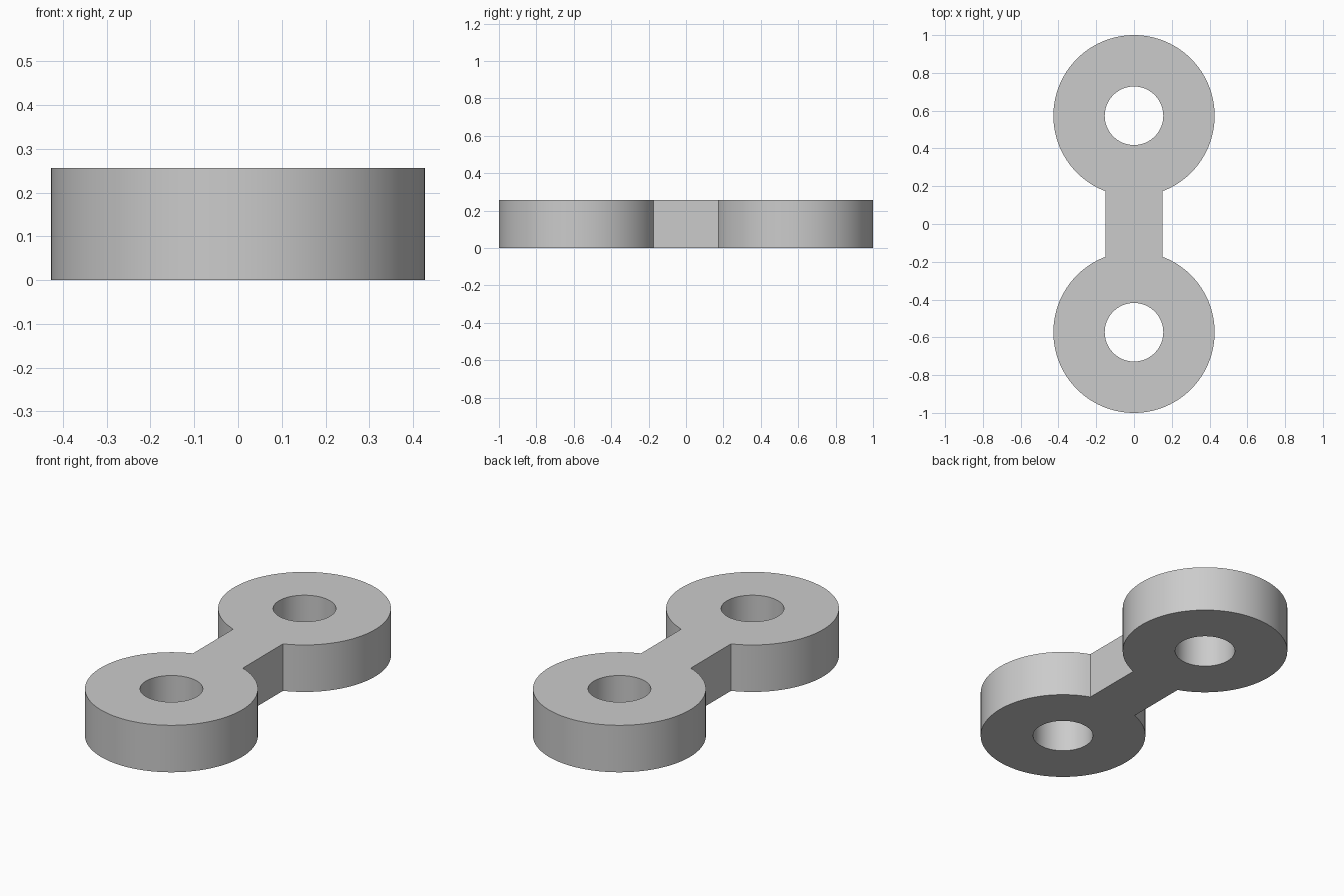
import bpy
import bmesh
from math import asin, cos, sin, pi, radians

default_cube = bpy.data.objects.get("Cube")
if default_cube:
    bpy.data.objects.remove(default_cube, do_unlink=True)

RING_RADIUS = 0.427
HOLE_RADIUS = 0.155
RING_CENTRE = 0.573
BAR_HALF_WIDTH = 0.15
THICKNESS = 0.256
SEGMENTS = 96

grey = bpy.data.materials.new("plain_grey")
grey.use_nodes = True
colour = (0.6, 0.6, 0.6, 1)
grey.diffuse_color = colour
grey.node_tree.nodes["Principled BSDF"].inputs["Base Color"].default_value = colour


def arc(centre_y, radius, start, sweep, count):
    """Points along an arc, starting at the given angle."""
    angles = [start + sweep * i / count for i in range(count + 1)]
    return [(radius * cos(a), centre_y + radius * sin(a), 0) for a in angles]


def closed_loop(bm, points):
    """Join the points into a closed loop of edges."""
    verts = [bm.verts.new(p) for p in points]
    return [bm.edges.new((v, verts[i - 1])) for i, v in enumerate(verts)]


bm = bmesh.new()

# Outline: two round ends, whose gaps are joined by the straight bar
gap = asin(BAR_HALF_WIDTH / RING_RADIUS)
front_end = arc(-RING_CENTRE, RING_RADIUS, pi / 2 + gap, 2 * pi - 2 * gap, SEGMENTS)
back_end = [(-x, -y, z) for x, y, z in front_end]
edges = closed_loop(bm, front_end + back_end)

# Bolt hole in the middle of each end
for side in (-1, 1):
    circle = arc(side * RING_CENTRE, HOLE_RADIUS, 0, 2 * pi, SEGMENTS)
    edges += closed_loop(bm, circle[:-1])

# Fill the profile and extrude it to a solid plate
bmesh.ops.triangle_fill(bm, use_beauty=True, use_dissolve=False, edges=edges)
extruded = bmesh.ops.extrude_face_region(bm, geom=bm.faces[:], use_keep_orig=True)
top = [v for v in extruded["geom"] if isinstance(v, bmesh.types.BMVert)]
bmesh.ops.translate(bm, vec=(0, 0, THICKNESS), verts=top)
bmesh.ops.recalc_face_normals(bm, faces=bm.faces[:])

mesh = bpy.data.meshes.new("double_ring_link")
bm.to_mesh(mesh)
bm.free()
mesh.materials.append(grey)
link = bpy.data.objects.new("double_ring_link", mesh)
bpy.context.collection.objects.link(link)

# Smooth round walls, sharp rims and corners
bpy.ops.object.select_all(action="DESELECT")
link.select_set(True)
bpy.context.view_layer.objects.active = link
bpy.ops.object.shade_smooth_by_angle(angle=radians(30))
